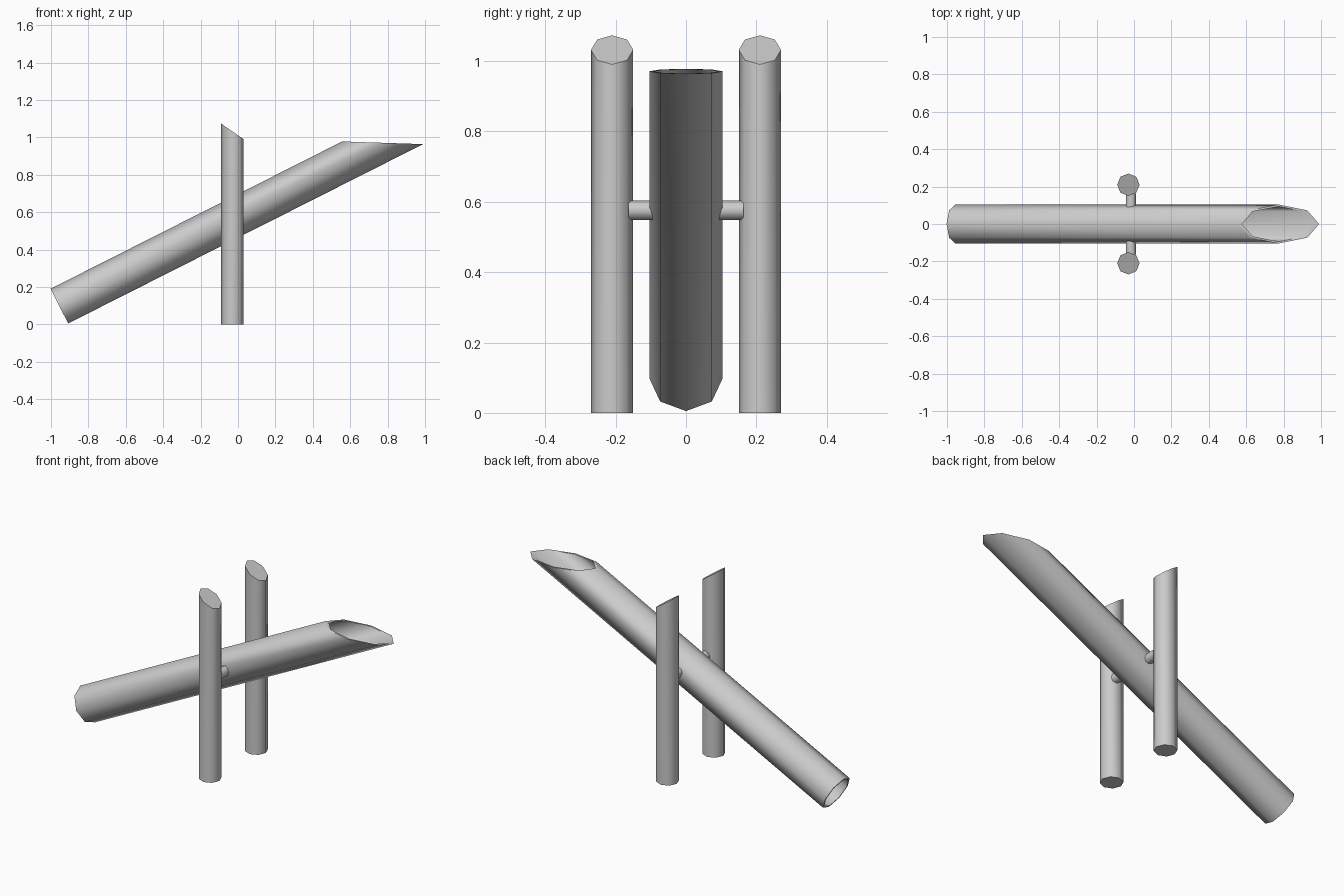
import bpy, bmesh
from math import pi, atan2, cos, sin
from mathutils import Matrix, Vector

if "Cube" in bpy.data.objects:
    bpy.data.objects.remove(bpy.data.objects["Cube"])


def cut_above(bm, point, normal, cap):
    # Trim everything on the normal side of a plane, optionally closing the cut
    geom = bm.verts[:] + bm.edges[:] + bm.faces[:]
    res = bmesh.ops.bisect_plane(bm, geom=geom, dist=1e-6, plane_co=point,
                                 plane_no=normal, clear_outer=True)
    if cap:
        edges = [e for e in res["geom_cut"] if isinstance(e, bmesh.types.BMEdge)]
        bmesh.ops.holes_fill(bm, edges=edges, sides=0)


def rod(name, radius, start, end, cut=None, bore=None, smooth=0.0):
    # Eight-sided rod between two points, with optional slanted cut and bore
    start, end = Vector(start), Vector(end)
    axis = end - start
    rot = axis.to_track_quat('Z', 'Y').to_matrix().to_4x4()
    bm = bmesh.new()

    def ring(r):
        pts = [start + rot.to_3x3() @ Vector((r * cos(i * pi / 4), r * sin(i * pi / 4), 0))
               for i in range(8)]
        return [bm.verts.new(p) for p in pts], [bm.verts.new(p + axis) for p in pts]

    def walls(a, b):
        for i in range(8):
            j = (i + 1) % 8
            bm.faces.new((a[i], a[j], b[j], b[i]))

    low, high = ring(radius)
    walls(low, high)
    if bore:
        in_low, in_high = ring(bore)
        walls(in_high, in_low)
        walls(in_low, low)
        walls(high, in_high)
    else:
        bm.faces.new(low[::-1])
        bm.faces.new(high)
    if cut:
        cut_above(bm, Vector(cut[0]), Vector(cut[1]), not bore)
        if bore:
            # Bridge outer and inner rims of the cut
            rim = [e for e in bm.edges if e.is_boundary]
            bmesh.ops.bridge_loops(bm, edges=rim)
    bmesh.ops.recalc_face_normals(bm, faces=bm.faces[:])
    mesh = bpy.data.meshes.new(name)
    bm.to_mesh(mesh)
    bm.free()
    obj = bpy.data.objects.new(name, mesh)
    bpy.context.collection.objects.link(obj)
    if smooth:
        bpy.ops.object.select_all(action='DESELECT')
        obj.select_set(True)
        bpy.context.view_layer.objects.active = obj
        bpy.ops.object.shade_smooth_by_angle(angle=smooth)
    return obj


# Tilting hollow tube with a nearly level spout cut
tilt = atan2(0.96, 1.9)
foot = Vector((-0.955, 0, 0.098))
rod("tilting_tube", 0.104, foot, foot + Vector((cos(tilt), 0, sin(tilt))) * 2.3,
    cut=((0.99, 0, 0.964), (0.033, 0, 1)), bore=0.094, smooth=0.84)

# Upright posts with slanted tops
for side, y in (("front", -0.21), ("back", 0.21)):
    rod(side + "_post", 0.06, (-0.03, y, 0), (-0.03, y, 1.2),
        cut=((-0.03, y, 1.032), (0.083, 0, 0.12)), smooth=0.84)

# Pivot bar between the posts
rod("pivot_bar", 0.028, (-0.016, -0.163, 0.576), (-0.016, 0.163, 0.576), smooth=0.84)
